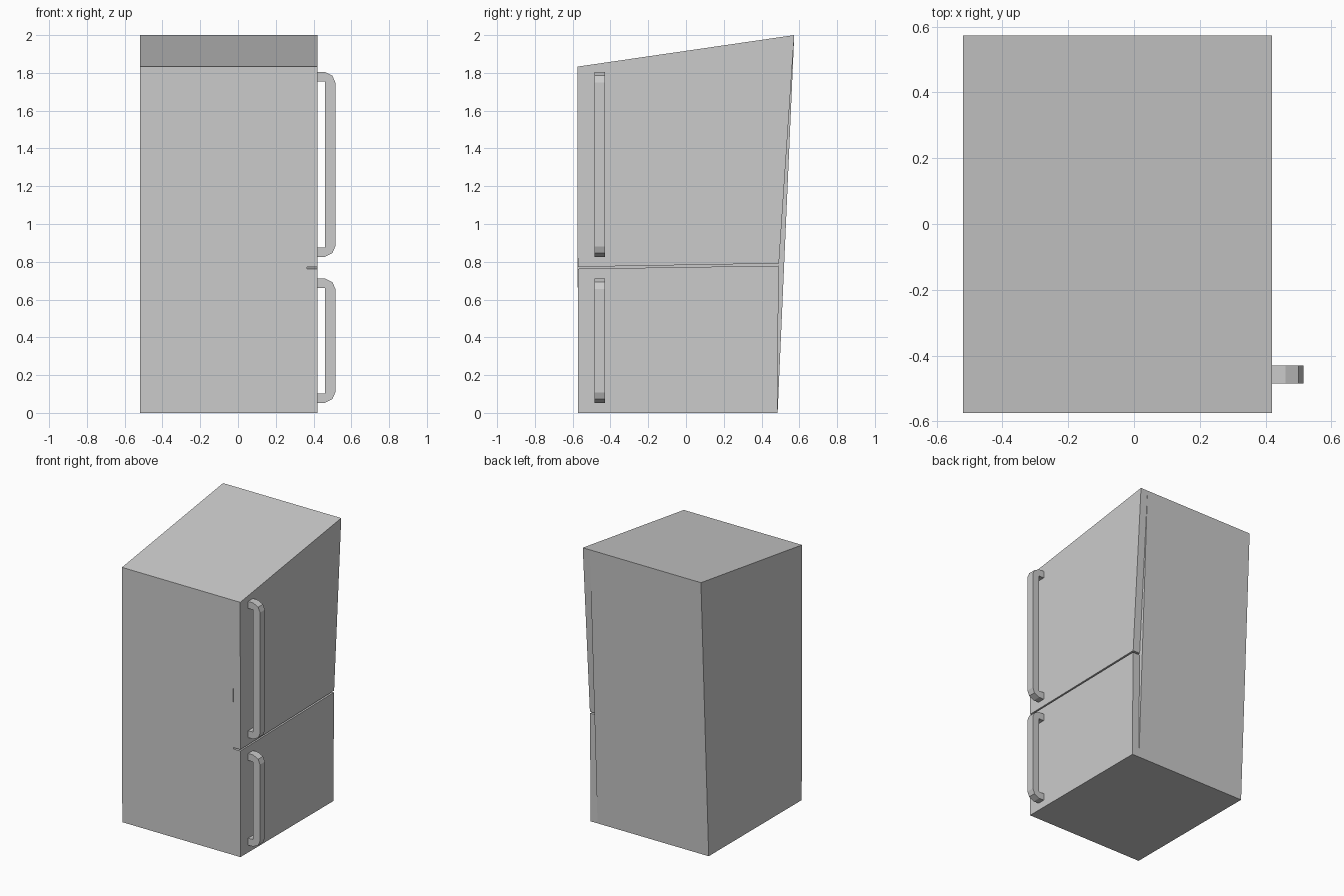
import bpy

if "Cube" in bpy.data.objects:
    bpy.data.objects.remove(bpy.data.objects["Cube"])


def prism(name, outline, place, lo, hi):
    """Extrude a 2D outline between lo and hi; place(a, b, depth) gives xyz."""
    n = len(outline)
    verts = [place(a, b, d) for d in (lo, hi) for a, b in outline]
    faces = [tuple(range(n))[::-1], tuple(range(n, 2 * n))]
    faces += [(i, (i + 1) % n, n + (i + 1) % n, n + i) for i in range(n)]
    mesh = bpy.data.meshes.new(name)
    mesh.from_pydata(verts, [], faces)
    # consistent outward normals
    import bmesh
    bm = bmesh.new()
    bm.from_mesh(mesh)
    bmesh.ops.recalc_face_normals(bm, faces=bm.faces)
    bm.to_mesh(mesh)
    bm.free()
    obj = bpy.data.objects.new(name, mesh)
    bpy.context.collection.objects.link(obj)
    return obj


def side(y, z, x):
    return (x, y, z)


def front(x, z, y):
    return (x, y, z)


BODY_X, SEAM_X, DOOR_X = -0.52, 0.364, 0.42

# cabinet with slanted top and leaning back
prism("cabinet", [(-0.572, 0), (0.485, 0), (0.573, 2.0), (-0.575, 1.833)],
      side, BODY_X, SEAM_X)

# doors, separated by a thin sloping gap
prism("lower_door", [(-0.572, 0), (0.485, 0), (0.49, 0.779), (-0.573, 0.763)],
      side, SEAM_X, DOOR_X)
prism("upper_door", [(-0.573, 0.773), (0.492, 0.791), (0.573, 2.0), (-0.575, 1.833)],
      side, SEAM_X, DOOR_X)


def handle(name, z0, z1):
    """C-shaped bar with chamfered outer corners."""
    t = 0.05
    bottom = [(DOOR_X, z0), (0.46, z0), (0.50, z0 + 0.02), (0.515, z0 + 0.055)]
    top = [(x, z0 + z1 - z) for x, z in reversed(bottom)]
    inner = [(DOOR_X, z1 - t), (0.46, z1 - t), (0.46, z0 + t), (DOOR_X, z0 + t)]
    prism(name, bottom + top + inner, front, -0.485, -0.43)


handle("lower_handle", 0.053, 0.712)
handle("upper_handle", 0.826, 1.805)
